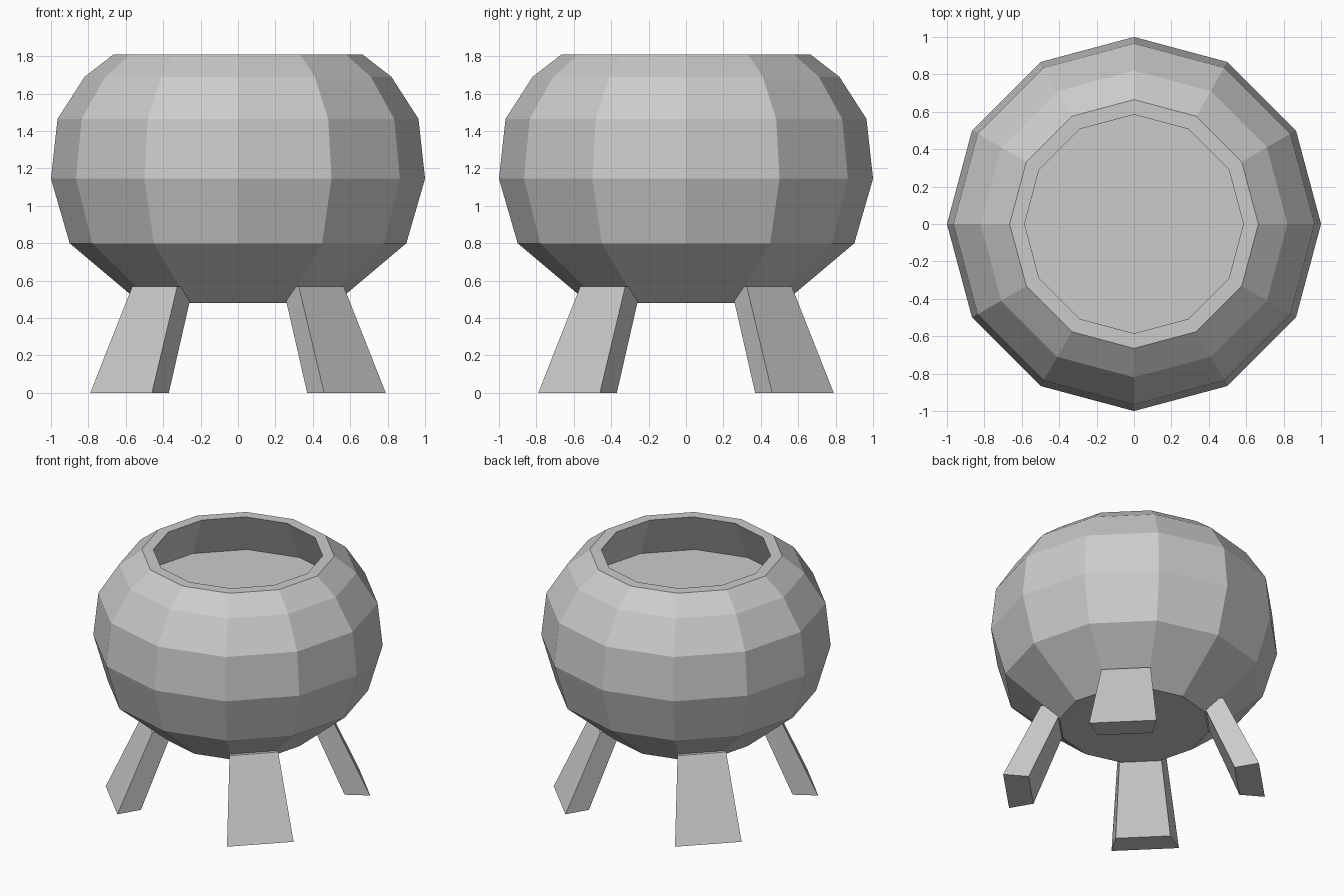
import bpy, bmesh
from math import cos, sin, pi, sqrt

if "Cube" in bpy.data.objects:
    bpy.data.objects.remove(bpy.data.objects["Cube"])

SIDES = 12


def finish(name, bm):
    bmesh.ops.recalc_face_normals(bm, faces=bm.faces)
    mesh = bpy.data.meshes.new(name)
    bm.to_mesh(mesh)
    bm.free()
    obj = bpy.data.objects.new(name, mesh)
    bpy.context.collection.objects.link(obj)
    return obj


def skin(name, rings):
    """Bridge a stack of vertex rings and cap both ends."""
    bm = bmesh.new()
    loops = [[bm.verts.new(p) for p in ring] for ring in rings]
    n = len(loops[0])
    for a, b in zip(loops, loops[1:]):
        for i in range(n):
            j = (i + 1) % n
            bm.faces.new((a[i], a[j], b[j], b[i]))
    bm.faces.new(loops[0])
    bm.faces.new(loops[-1])
    return finish(name, bm)


def circle(r, z):
    return [(r * cos(2 * pi * i / SIDES), r * sin(2 * pi * i / SIDES), z)
            for i in range(SIDES)]


# Pot: outer wall, flat rim, undercut inner wall and recessed floor
profile = [(0.52, 0.48), (0.90, 0.80), (1.0, 1.145), (0.965, 1.465),
           (0.82, 1.69), (0.665, 1.81), (0.585, 1.81), (0.74, 1.49)]
skin("pot_body", [circle(r, z) for r, z in profile])


# Legs: splayed tapered blocks on the diagonals, wider on the outer face
def leg_ring(outer, outer_half, inner, inner_half, z, sx, sy):
    local = [(outer, -outer_half), (outer, outer_half),
             (inner, inner_half), (inner, -inner_half)]
    return [(sx * (u - v) / sqrt(2), sy * (u + v) / sqrt(2), z)
            for u, v in local]


for depth, sy in (("front", -1), ("back", 1)):
    for side, sx in (("left", -1), ("right", 1)):
        skin(f"{depth}_{side}_leg", [
            leg_ring(0.884, 0.233, 0.712, 0.189, 0.0, sx, sy),
            leg_ring(0.629, 0.17, 0.477, 0.138, 0.57, sx, sy)])
